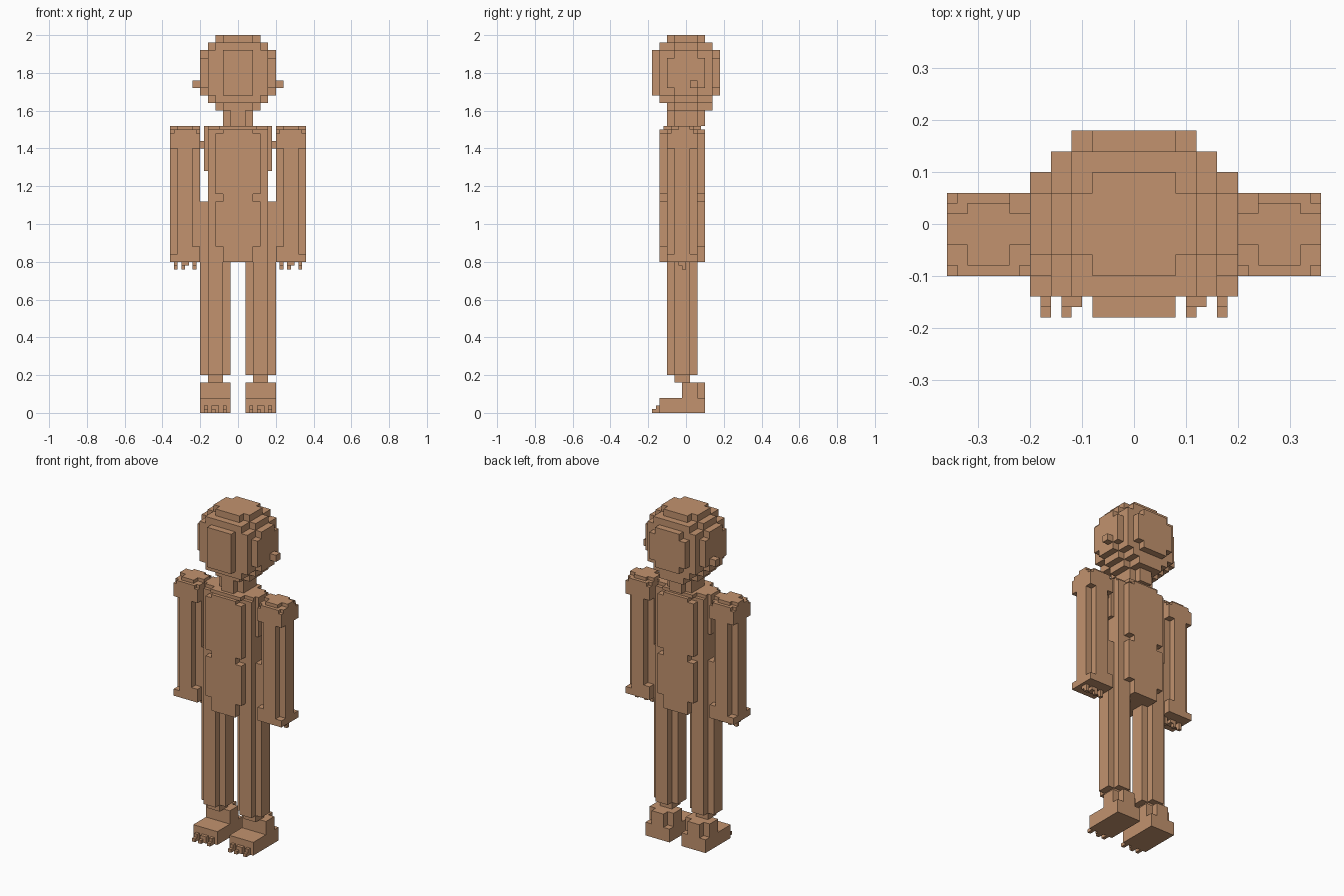
import bpy
import bmesh
import math

if "Cube" in bpy.data.objects:
    bpy.data.objects.remove(bpy.data.objects["Cube"], do_unlink=True)

clay = bpy.data.materials.new("clay_brown")
clay.use_nodes = True
COLOUR = (0.54, 0.29, 0.156, 1.0)
clay.diffuse_color = COLOUR
clay.node_tree.nodes["Principled BSDF"].inputs["Base Color"].default_value = COLOUR


def block_solid(name, boxes):
    """Watertight outer skin of a union of boxes (x0, x1, y0, y1, z0, z1)."""
    cuts = [sorted({round(b[i], 3) for b in boxes for i in (2 * a, 2 * a + 1)})
            for a in range(3)]
    filled = set()
    for b in boxes:
        r = [range(cuts[a].index(round(b[2 * a], 3)),
                   cuts[a].index(round(b[2 * a + 1], 3))) for a in range(3)]
        filled.update((i, j, k) for i in r[0] for j in r[1] for k in r[2])

    bm = bmesh.new()
    verts = {}

    def vert(p):
        if p not in verts:
            verts[p] = bm.verts.new([cuts[a][p[a]] for a in range(3)])
        return verts[p]

    for cell in sorted(filled):
        for a in range(3):
            u, v = (a + 1) % 3, (a + 2) % 3
            for side in (0, 1):
                near = list(cell)
                near[a] += 2 * side - 1
                if tuple(near) in filled:
                    continue
                ring = []
                for du, dv in ((0, 0), (1, 0), (1, 1), (0, 1)):
                    p = list(cell)
                    p[a] += side
                    p[u] += du
                    p[v] += dv
                    ring.append(vert(tuple(p)))
                bm.faces.new(ring if side else ring[::-1])
    mesh = bpy.data.meshes.new(name)
    bm.to_mesh(mesh)
    bm.free()
    mesh.materials.append(clay)
    obj = bpy.data.objects.new(name, mesh)
    bpy.context.collection.objects.link(obj)
    return obj


def flip(boxes):
    """Mirror boxes across x = 0."""
    return [(-b[1], -b[0]) + tuple(b[2:]) for b in boxes]


def shift(boxes, dx):
    return [(b[0] + dx, b[1] + dx) + tuple(b[2:]) for b in boxes]


# Head: stepped ball built from rows of 0.04 blocks
head = []
for k in range(10):
    z = 1.62 + 0.04 * k
    for j in range(9):
        y = -0.16 + 0.04 * j
        room = 0.0448 - y * y - (z - 1.8) ** 2
        if room < 0.0004:
            continue
        half = 0.04 * math.floor((math.sqrt(room) + 0.02) / 0.04 + 1e-6)
        if j == 0:
            half = min(half, 0.08)       # flat, narrower face
        head.append((-half, half, y - 0.02, y + 0.02, z - 0.02, z + 0.02))
head.append((-0.08, 0.08, 0.10, 0.14, 1.60, 1.64))      # nape
block_solid("head", head)

# Ears
ear = [(0.20, 0.24, 0.02, 0.06, 1.72, 1.76)]
block_solid("left_ear", ear)
block_solid("right_ear", flip(ear))

# Neck
block_solid("neck", [(-0.08, 0.08, -0.06, 0.06, 1.52, 1.60),
                     (-0.04, 0.04, -0.10, 0.10, 1.52, 1.60)])

# Torso: core, raised chest and back panels, hips and shoulder joints
torso = [(-0.16, 0.16, -0.10, 0.06, 0.80, 1.50),
         (-0.16, 0.16, -0.08, 0.04, 1.50, 1.52),
         (-0.10, 0.10, -0.12, 0.08, 1.50, 1.52),
         (-0.20, 0.20, -0.06, 0.02, 0.80, 1.12),
         (-0.18, 0.18, -0.06, 0.02, 1.28, 1.52),
         (-0.20, 0.20, -0.04, 0.00, 1.40, 1.44)]
for y0, y1 in ((-0.14, -0.10), (0.06, 0.10)):
    torso += [(-0.08, 0.08, y0, y1, 0.80, 1.50),
              (-0.12, 0.12, y0, y1, 0.88, 1.12),
              (-0.12, 0.12, y0, y1, 1.16, 1.48)]
block_solid("torso", torso)

# Arms: cross-shaped shaft, full cuff, stepped shoulder cap
arm = [(0.24, 0.32, -0.10, 0.06, 0.80, 1.48),
       (0.20, 0.36, -0.06, 0.02, 0.80, 1.48),
       (0.20, 0.36, -0.10, 0.06, 0.80, 0.84),
       (0.20, 0.24, -0.10, 0.06, 0.84, 0.88),
       (0.20, 0.36, -0.10, 0.06, 1.40, 1.48),
       (0.22, 0.34, -0.10, 0.06, 1.48, 1.50),
       (0.20, 0.36, -0.08, 0.04, 1.48, 1.50),
       (0.24, 0.32, -0.08, 0.04, 1.50, 1.52),
       (0.20, 0.36, -0.04, 0.02, 1.50, 1.52)]
block_solid("left_arm", arm)
block_solid("right_arm", flip(arm))

# Fingers
fingers = []
for x0 in (0.22, 0.26, 0.32):
    fingers += [(x0, x0 + 0.02, -0.04, 0.00, 0.78, 0.80),
                (x0, x0 + 0.02, -0.02, 0.00, 0.76, 0.78)]
fingers.append((0.28, 0.30, -0.04, 0.00, 0.78, 0.80))
block_solid("left_fingers", fingers)
block_solid("right_fingers", shift(fingers, -0.56))

# Legs with ankles
leg = [(0.08, 0.16, -0.10, 0.06, 0.20, 0.80),
       (0.04, 0.20, -0.06, 0.02, 0.20, 0.80),
       (0.08, 0.16, -0.06, 0.02, 0.16, 0.20)]
block_solid("left_leg", leg)
block_solid("right_leg", flip(leg))

# Feet: sole, instep and narrow heel
foot = [(0.04, 0.20, -0.14, 0.10, 0.00, 0.08),
        (0.04, 0.20, -0.02, 0.06, 0.08, 0.16),
        (0.08, 0.16, 0.06, 0.10, 0.08, 0.16)]
block_solid("left_foot", foot)
block_solid("right_foot", flip(foot))

# Toes
toes = []
for x0 in (0.06, 0.10, 0.16):
    toes += [(x0, x0 + 0.02, -0.16, -0.14, 0.00, 0.04),
             (x0, x0 + 0.02, -0.18, -0.16, 0.00, 0.02)]
toes.append((0.12, 0.14, -0.16, -0.14, 0.00, 0.04))
block_solid("left_toes", toes)
block_solid("right_toes", shift(toes, -0.24))
